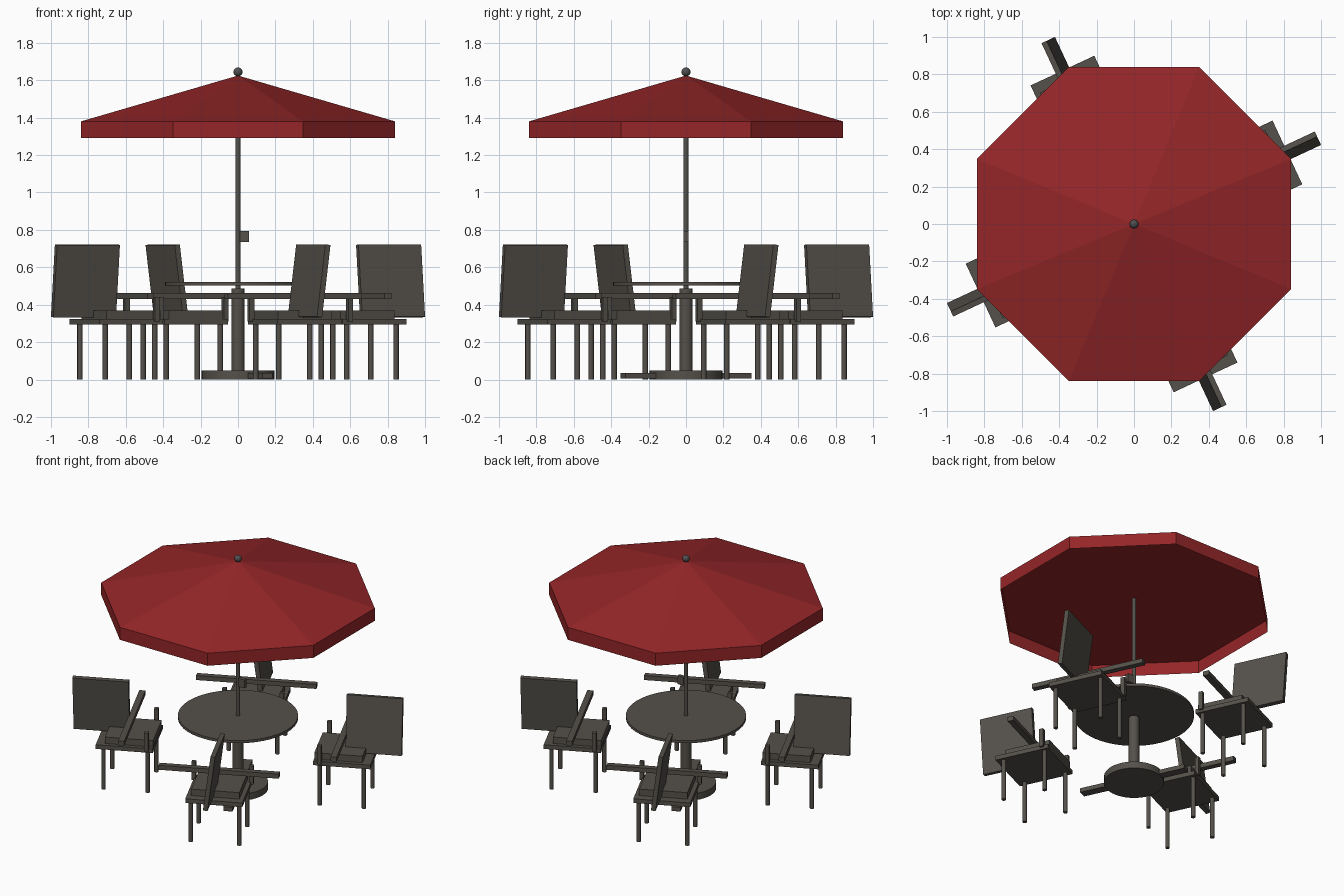
import bpy, math
from mathutils import Matrix, Vector

if "Cube" in bpy.data.objects:
    bpy.data.objects.remove(bpy.data.objects["Cube"])


def material(name, rgb):
    m = bpy.data.materials.new(name)
    m.diffuse_color = (*rgb, 1)
    m.use_nodes = True
    m.node_tree.nodes["Principled BSDF"].inputs["Base Color"].default_value = m.diffuse_color
    return m


metal = material("dark bronze metal", (0.090, 0.081, 0.069))
steel = material("dark grey steel", (0.080, 0.080, 0.080))
red = material("red canvas", (0.30, 0.019, 0.021))


def finish(name, mat, matrix=None, smooth=False):
    o = bpy.context.object
    o.name = name
    o.data.materials.append(mat)
    if smooth:
        bpy.ops.object.shade_smooth_by_angle(angle=math.radians(40))
    if matrix is not None:
        o.data.transform(matrix)
    return o


def box(name, size, centre, mat, frame=Matrix(), tilt=0):
    bpy.ops.mesh.primitive_cube_add(size=1)
    m = (frame @ Matrix.Translation(Vector(centre))
         @ Matrix.Rotation(tilt, 4, 'X') @ Matrix.Diagonal((*size, 1)))
    return finish(name, mat, m)


def rod(name, r, z0, z1, mat, xy=(0, 0), sides=32, frame=Matrix()):
    bpy.ops.mesh.primitive_cylinder_add(vertices=sides, radius=r, depth=z1 - z0)
    m = frame @ Matrix.Translation((xy[0], xy[1], (z0 + z1) / 2))
    return finish(name, mat, m, True)


# Umbrella: eight-sided cone with an open valance below it
R8 = 0.84 / math.cos(math.pi / 8)
spin = Matrix.Rotation(math.pi / 8, 4, 'Z')
# primitive starts on an axis, so turn it to put flat sides on x and y
bpy.ops.mesh.primitive_cone_add(vertices=8, radius1=R8, radius2=0, depth=0.245)
finish("canopy", red, Matrix.Translation((0, 0, 1.38 + 0.1225)) @ spin)
bpy.ops.mesh.primitive_cylinder_add(vertices=8, radius=R8, depth=0.09, end_fill_type='NOTHING')
finish("canopy_valance", red, Matrix.Translation((0, 0, 1.335)) @ spin)
bpy.ops.mesh.primitive_uv_sphere_add(segments=16, ring_count=10, radius=0.024)
finish("finial", steel, Matrix.Translation((0, 0, 1.645)), True)
rod("pole", 0.0135, 0.02, 1.62, metal, sides=16)
box("crank_box", (0.048, 0.025, 0.06), (0.036, 0, 0.765), metal)

# Table and base
rod("table_top", 0.39, 0.503, 0.522, metal, sides=48)
rod("table_column", 0.035, 0.02, 0.487, metal, sides=24)
rod("base_disc", 0.195, 0, 0.048, metal, sides=40)
turn = Matrix.Rotation(math.radians(25), 4, 'Z')
box("base_foot", (0.06, 0.744, 0.03), (0, 0, 0.02), metal, turn)

# Four chairs; local x points outward from the table, y runs sideways
for i in range(4):
    f = Matrix.Rotation(math.radians(25 + 90 * i), 4, 'Z')
    n = f"chair_{i + 1}_"
    box(n + "seat_frame", (0.376, 0.376, 0.03), (0.717, 0, 0.309), metal, f)
    box(n + "seat_cushion", (0.318, 0.318, 0.046), (0.69, 0, 0.347), metal, f)
    box(n + "back", (0.37, 0.03, 0.39), (0.90, 0, 0.5275), metal, f, math.radians(-7.3))
    for s in (-1, 1):
        box(n + "armrest", (0.04, 0.396, 0.032), (0.70, s * 0.198, 0.446), metal, f)
        box(n + "arm_post", (0.028, 0.028, 0.13), (0.57, s * 0.19, 0.375), metal, f)
        for d in (-1, 1):
            rod(n + "leg", 0.0145, 0, 0.297, metal,
                (0.712 + d * 0.146, s * 0.16), 12, f)
